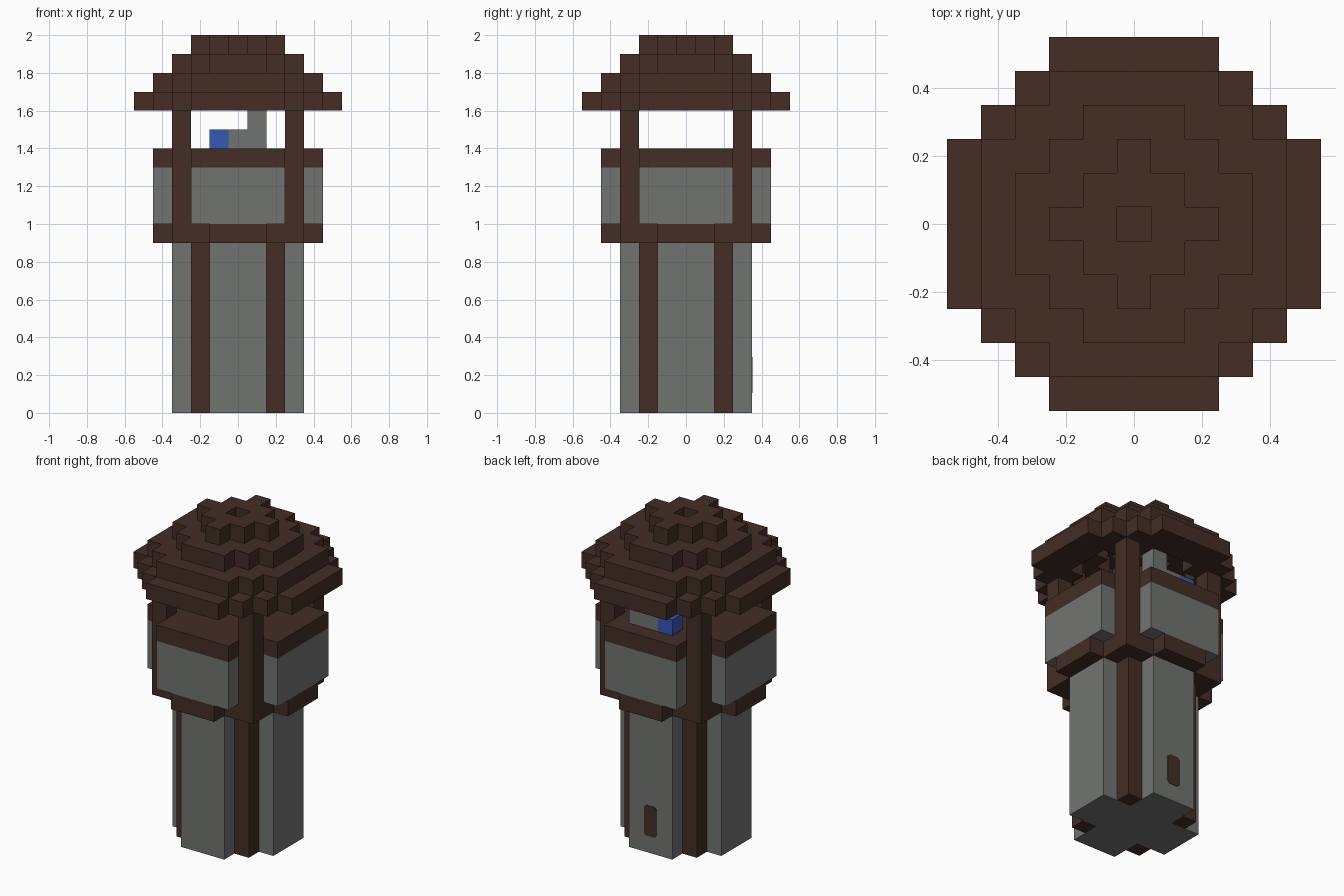
import bpy
import bmesh

if "Cube" in bpy.data.objects:
    bpy.data.objects.remove(bpy.data.objects["Cube"], do_unlink=True)

U = 0.1   # block size


def material(name, rgb):
    m = bpy.data.materials.new(name)
    m.use_nodes = True
    m.diffuse_color = (*rgb, 1)
    m.node_tree.nodes["Principled BSDF"].inputs["Base Color"].default_value = (*rgb, 1)
    return m


wood = material("dark wood", (0.056, 0.027, 0.018))
stone = material("grey stone", (0.165, 0.175, 0.165))
blue = material("blue cloth", (0.035, 0.098, 0.46))


def blocks(name, mat, bottom, top, plan):
    """Extrude every grid cell accepted by plan(x, y) into one closed shell."""
    cells = {(x, y) for x in range(-5, 6) for y in range(-5, 6) if plan(x, y)}
    bm = bmesh.new()

    def quad(*corners):
        bm.faces.new([bm.verts.new((x * U, y * U, z * U)) for x, y, z in corners])

    for x, y in cells:
        a, b, c, d = x - 0.5, x + 0.5, y - 0.5, y + 0.5
        ring = [(a, c), (b, c), (b, d), (a, d)]
        quad(*[(*p, top) for p in ring])
        quad(*[(*p, bottom) for p in reversed(ring)])
        sides = [(x, y - 1), (x + 1, y), (x, y + 1), (x - 1, y)]
        for i, neighbour in enumerate(sides):
            if neighbour not in cells:
                p, q = ring[i], ring[(i + 1) % 4]
                quad((*p, bottom), (*q, bottom), (*q, top), (*p, top))
    bmesh.ops.remove_doubles(bm, verts=bm.verts, dist=U / 100)
    me = bpy.data.meshes.new(name)
    bm.to_mesh(me)
    bm.free()
    me.materials.append(mat)
    ob = bpy.data.objects.new(name, me)
    bpy.context.collection.objects.link(ob)
    return ob


def far(x, y):
    return max(abs(x), abs(y))


def near(x, y):
    return min(abs(x), abs(y))


def disc(x, y, radius, total):
    return far(x, y) <= radius and abs(x) + abs(y) <= total


# Tower shaft: stone cross with wooden posts in its inner corners
blocks("tower_shaft", stone, 0, 9, lambda x, y: far(x, y) <= 3 and near(x, y) <= 1)
blocks("shaft_posts", wood, 0, 9, lambda x, y: abs(x) == abs(y) == 2)

# Lookout: base, parapet, floor and corner posts
blocks("lookout_base", wood, 9, 10,
       lambda x, y: far(x, y) <= 3 or (far(x, y) == 4 and near(x, y) <= 1))
blocks("parapet_panels", stone, 10, 13, lambda x, y: far(x, y) == 4 and near(x, y) <= 2)
blocks("lookout_floor", wood, 13, 14, lambda x, y: far(x, y) <= 4 and near(x, y) <= 2)
blocks("lookout_posts", wood, 10, 16, lambda x, y: abs(x) == abs(y) == 3)

# Seat at the back of the lookout
blocks("seat_base", stone, 14, 15, lambda x, y: y == 3 and x in (0, 1))
blocks("seat_back", stone, 15, 16, lambda x, y: y == 3 and x == 1)
blocks("seat_blanket", blue, 14, 15, lambda x, y: y == 3 and x == -1)

# Hollow stepped roof: (outer radius, outer total, hole radius, hole total)
tiers = [(5, 7, 3, 4), (4, 6, 2, 2), (3, 4, 1, 1), (2, 2, 0, 0)]
for i, (r, t, hr, ht) in enumerate(tiers):
    blocks(f"roof_tier_{i + 1}", wood, 16 + i, 17 + i,
           lambda x, y: disc(x, y, r, t) and not disc(x, y, hr, ht))

# Door: thin plate with clipped corners on the back of the shaft
w, low, high, clip = 0.045, 0.105, 0.295, 0.015
half = [(w - clip, low), (w, low + clip), (w, high - clip), (w - clip, high)]
outline = half + [(-x, z) for x, z in reversed(half)]
bm = bmesh.new()
face = bm.faces.new([bm.verts.new((x, 0.348, z)) for x, z in outline])
grown = bmesh.ops.extrude_face_region(bm, geom=[face])
for v in grown["geom"]:
    if isinstance(v, bmesh.types.BMVert):
        v.co.y += 0.005
bmesh.ops.recalc_face_normals(bm, faces=bm.faces)
door_mesh = bpy.data.meshes.new("door")
bm.to_mesh(door_mesh)
bm.free()
door_mesh.materials.append(wood)
bpy.context.collection.objects.link(bpy.data.objects.new("door", door_mesh))
